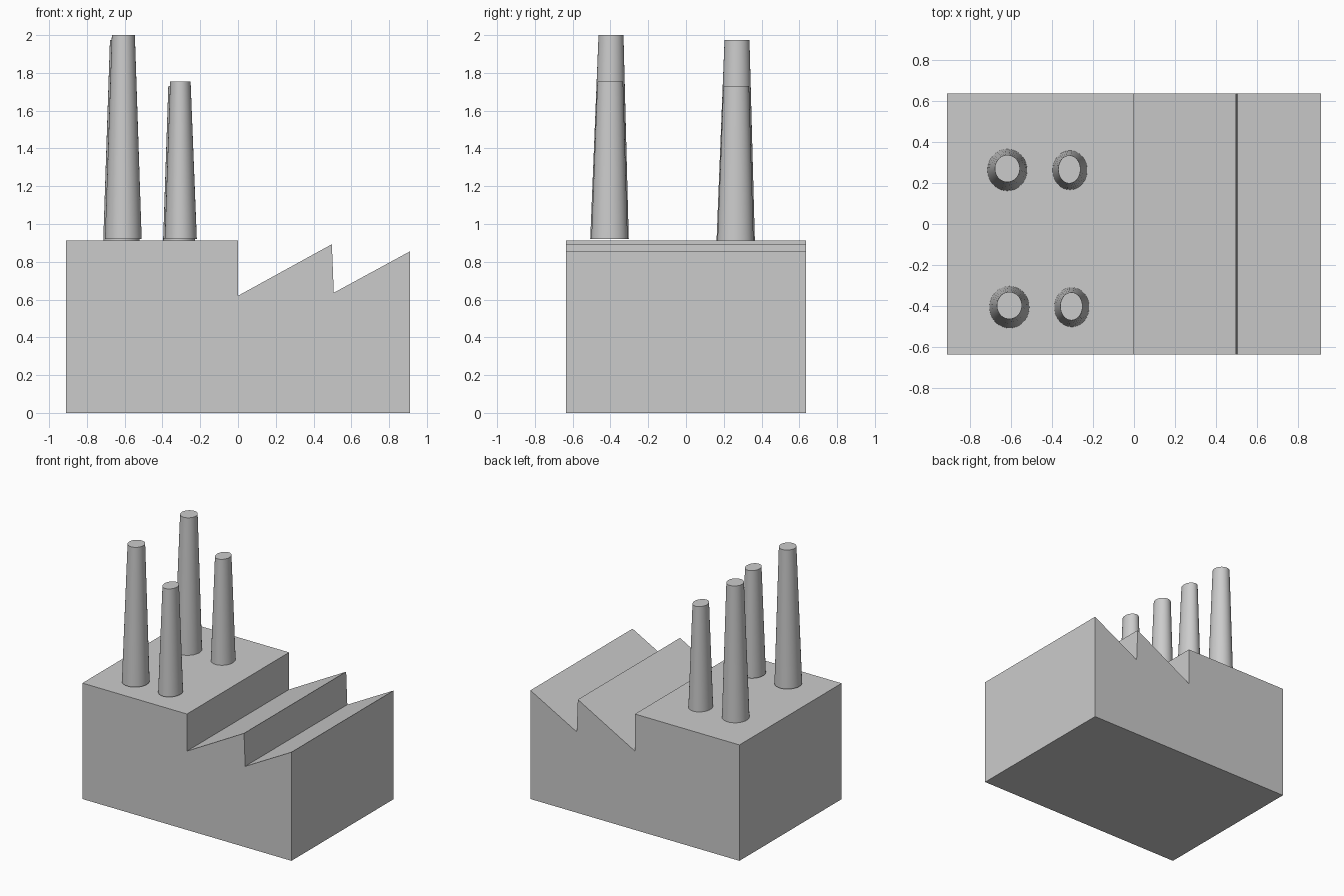
import bpy
import bmesh
import math

cube = bpy.data.objects.get("Cube")
if cube:
    bpy.data.objects.remove(cube, do_unlink=True)

# Single plain grey
grey = bpy.data.materials.new("plain grey")
grey.use_nodes = True
colour = (0.6, 0.6, 0.6, 1)
grey.diffuse_color = colour
grey.node_tree.nodes["Principled BSDF"].inputs["Base Color"].default_value = colour


def make_object(name, bm):
    bmesh.ops.recalc_face_normals(bm, faces=bm.faces)
    mesh = bpy.data.meshes.new(name)
    bm.to_mesh(mesh)
    bm.free()
    mesh.materials.append(grey)
    obj = bpy.data.objects.new(name, mesh)
    bpy.context.collection.objects.link(obj)
    return obj


# Factory hall: flat-roofed block and sawtooth roof as one extruded profile
DEPTH = 1.27
profile = [(-0.91, 0), (0.91, 0), (0.91, 0.855), (0.507, 0.636),
           (0.497, 0.893), (0, 0.62), (0, 0.912), (-0.91, 0.912)]
bm = bmesh.new()
face = bm.faces.new([bm.verts.new((x, -DEPTH / 2, z)) for x, z in profile])
extruded = bmesh.ops.extrude_face_region(bm, geom=[face])["geom"]
bmesh.ops.translate(bm, vec=(0, DEPTH, 0),
                    verts=[v for v in extruded if isinstance(v, bmesh.types.BMVert)])
make_object("factory_hall", bm)


# Chimneys: capped tapering shafts, slightly oval
def chimney(name, base, top, base_radii, top_radii, segments=48):
    bm = bmesh.new()
    rings = []
    for (cx, cy, cz), (rx, ry) in ((base, base_radii), (top, top_radii)):
        angles = [2 * math.pi * i / segments for i in range(segments)]
        rings.append([bm.verts.new((cx + rx * math.cos(a), cy + ry * math.sin(a), cz))
                      for a in angles])
    low, high = rings
    for i in range(segments):
        j = (i + 1) % segments
        bm.faces.new((low[i], low[j], high[j], high[i]))
    bm.faces.new(low[::-1])
    bm.faces.new(high)
    obj = make_object(name, bm)
    bpy.ops.object.select_all(action="DESELECT")
    obj.select_set(True)
    bpy.context.view_layer.objects.active = obj
    bpy.ops.object.shade_smooth_by_angle(angle=math.radians(30))


TALL = ((0.097, 0.102), (0.061, 0.066))
SHORT = ((0.085, 0.096), (0.054, 0.068))
chimney("front_tall_chimney", (-0.607, -0.405, 0.92), (-0.607, -0.397, 2.0), *TALL)
chimney("back_tall_chimney", (-0.617, 0.263, 0.895), (-0.617, 0.27, 1.975), *TALL)
chimney("front_short_chimney", (-0.303, -0.405, 0.92), (-0.305, -0.401, 1.755), *SHORT)
chimney("back_short_chimney", (-0.312, 0.262, 0.895), (-0.315, 0.266, 1.73), *SHORT)
